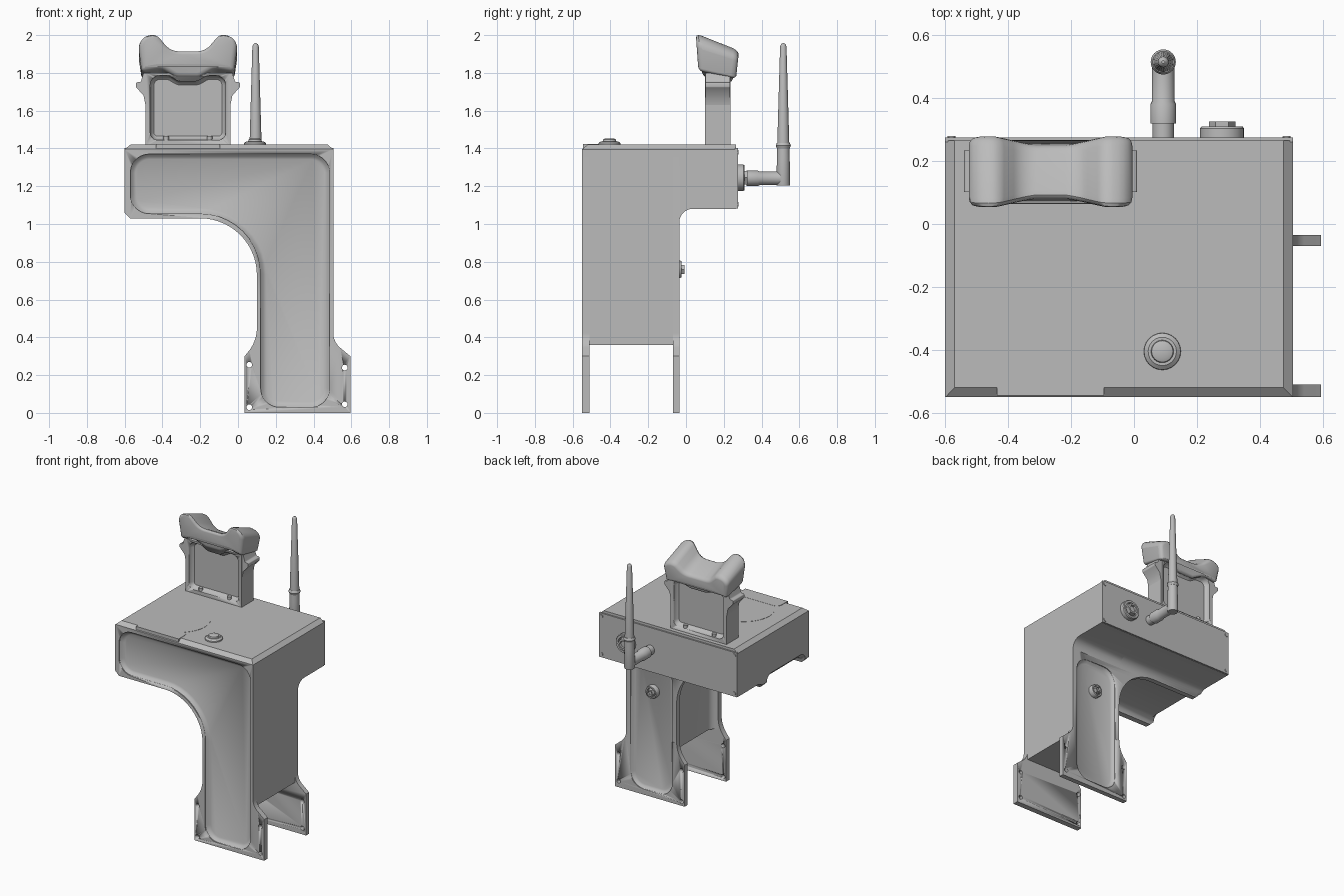
import bpy, bmesh
from math import sin, cos, tan, pi, acos
from mathutils import Vector

if "Cube" in bpy.data.objects:
    bpy.data.objects.remove(bpy.data.objects["Cube"])

grey = bpy.data.materials.new("plain_grey")
grey.use_nodes = True
grey.diffuse_color = (0.5, 0.5, 0.5, 1)
grey.node_tree.nodes["Principled BSDF"].inputs["Base Color"].default_value = (0.5, 0.5, 0.5, 1)


def outline(corners, n=8):
    """Closed 2D outline from (u, v, radius) corners."""
    pts = []
    for i, (u, v, r) in enumerate(corners):
        p = Vector((u, v))
        if not r:
            pts.append(p)
            continue
        a = (Vector(corners[i - 1][:2]) - p).normalized()
        b = (Vector(corners[(i + 1) % len(corners)][:2]) - p).normalized()
        half = acos(max(-1, min(1, a.dot(b)))) / 2
        centre = p + (a + b).normalized() * (r / sin(half))
        start = p + a * (r / tan(half)) - centre
        end = p + b * (r / tan(half)) - centre
        turn = start.angle_signed(end)
        for k in range(n + 1):
            t = -turn * k / n
            pts.append(centre + Vector((start.x * cos(t) - start.y * sin(t),
                                        start.x * sin(t) + start.y * cos(t))))
    return pts


def inset(pts, d):
    n = len(pts)
    area = sum(pts[i - 1].cross(pts[i]) for i in range(n))
    s = d if area > 0 else -d
    out = []
    for i, p in enumerate(pts):
        t = (pts[(i + 1) % n] - pts[i - 1]).normalized()
        out.append(p + Vector((-t.y, t.x)) * s)
    return out


def loft(name, rings, axis="y", smooth=True):
    """Skin a list of (position, outline) rings along an axis."""
    bm = bmesh.new()
    rows = []
    for w, pts in rings:
        rows.append([bm.verts.new((p[0], w, p[1]) if axis == "y" else (p[0], p[1], w)) for p in pts])
    n = len(rows[0])
    for a, b in zip(rows, rows[1:]):
        for i in range(n):
            bm.faces.new((a[i - 1], a[i], b[i], b[i - 1]))
    bm.faces.new(rows[0])
    bm.faces.new(rows[-1])
    bmesh.ops.recalc_face_normals(bm, faces=bm.faces)
    mesh = bpy.data.meshes.new(name)
    bm.to_mesh(mesh)
    bm.free()
    mesh.materials.append(grey)
    ob = bpy.data.objects.new(name, mesh)
    bpy.context.collection.objects.link(ob)
    if smooth:
        bpy.ops.object.select_all(action="DESELECT")
        ob.select_set(True)
        bpy.context.view_layer.objects.active = ob
        bpy.ops.object.shade_smooth_by_angle(angle=0.6)
    return ob


def turned(name, u, v, steps, axis="y", n=24):
    """Round part from (position, radius) steps."""
    return loft(name, [(w, [Vector((u + r * cos(2 * pi * k / n), v + r * sin(2 * pi * k / n)))
                            for k in range(n)]) for w, r in steps], axis)


def box(name, x0, x1, y0, y1, z0, z1):
    return loft(name, [(y, [(x0, z0), (x1, z0), (x1, z1), (x0, z1)]) for y in (y0, y1)])


def cut(ob, cutter):
    m = ob.modifiers.new("cut", "BOOLEAN")
    m.operation, m.solver, m.object = "DIFFERENCE", "EXACT", cutter
    cutter.hide_render = True
    cutter.hide_set(True)


def pocket(name, pts, y, direction, depth, slope):
    """Sloped cutter starting just outside the face at y."""
    return loft(name, [(y - direction * 0.01, pts), (y + direction * depth * 0.25, pts),
                       (y + direction * depth * 0.75, inset(pts, slope * 0.5)),
                       (y + direction * depth, inset(pts, slope))])


# Bent side profile: a wide head on a narrow leg
def profile(foot, d=0.0, c=0.03):
    if foot:
        base = [(0.1, 0.38, 0.2), (0.035, 0.3, 0), (0.035, 0, 0),
                (0.595, 0, 0), (0.595, 0.3, 0), (0.505, 0.375, 0.1)]
    else:
        base = [(0.1 + d, 0.36, 0), (0.505, 0.36, 0)]
    head = [(0.505, 1.395, 0), (0.505 - c, 1.395 + 0.83 * c, 0), (-0.6 + c, 1.395 + 0.83 * c, 0),
            (-0.6, 1.395, 0), (-0.6, 1.06 + d, 0), (-0.57, 1.03 + d, 0), (0.1 + d, 1.03 + d, 0.3)]
    return outline(base + head, 14)


front_plate = loft("front_plate", [(-0.55, profile(True, c=0.001)), (-0.52, profile(True)),
                                   (-0.51, profile(True))])
back_plate = loft("back_plate", [(-0.07, profile(True)), (-0.035, profile(True))])

# Core between the plates, filleted into both
steps = [(0.05 * (1 - cos(t * pi / 8)), 0.05 * sin(t * pi / 8)) for t in range(5)]
core = [(-0.515, 0)] + [(-0.51 + a, b) for a, b in steps]
core += [(-0.07 - a, b) for a, b in reversed(steps)] + [(-0.065, 0)]
loft("core", [(y, profile(False, d)) for y, d in core])

# Rear overhang, curving out of the leg
over = [(-0.07, 1.01)] + [(0.035 - 0.07 * cos(t * pi / 16), 1.01 + 0.07 * sin(t * pi / 16))
                          for t in range(9)] + [(0.265, 1.08)]
loft("rear_overhang", [(y, [(p.x, max(p.y, low)) for p in profile(False)]) for y, low in over])
box("rear_panel", -0.6, 0.505, 0.26, 0.275, 1.082, 1.402)
for x in (-0.58, 0.485):
    for z in (1.105, 1.38):
        turned("panel_screw", x, z, [(0.27, 0.014), (0.279, 0.012)], n=12)

# Recesses and mounting holes in the plates
front_shape = outline([(0.12, 0.03, 0.1), (0.485, 0.03, 0.1), (0.485, 1.37, 0.1),
                       (-0.57, 1.37, 0.1), (-0.57, 1.055, 0.1), (0.12, 1.055, 0.32)], 10)
back_shape = outline([(0.135, 0.04, 0.1), (0.47, 0.04, 0.1), (0.47, 0.97, 0.1), (0.135, 0.97, 0.1)])
cut(front_plate, pocket("front_recess_cutter", front_shape, -0.55, 1, 0.03, 0.028))
cut(back_plate, pocket("back_recess_cutter", back_shape, -0.035, -1, 0.025, 0.025))
for x, z in ((0.06, 0.255), (0.565, 0.24), (0.06, 0.03), (0.565, 0.045)):
    hole = turned("hole_cutter", x, z, [(-0.6, 0.015), (0.0, 0.015)], n=16)
    cut(front_plate, hole)
    cut(back_plate, hole)

# Top details
turned("top_disc", -0.265, -0.287, [(1.415, 0.203), (1.4215, 0.203)], "z", 48)
loft("front_notch", [(z, outline([(-0.435, -0.545, 0), (-0.095, -0.545, 0),
                                  (-0.095, -0.435, 0.04), (-0.435, -0.435, 0.04)]))
                     for z in (1.395, 1.4225)], "z")
turned("top_button", 0.09, -0.405, [(1.41, 0.06), (1.428, 0.058), (1.438, 0.045), (1.438, 0.036),
                                    (1.448, 0.034), (1.453, 0.022)], "z")

# Mast: framed post with recesses on both sides
MX = -0.265
mast = box("mast", MX - 0.225, MX + 0.225, 0.1, 0.235, 1.41, 1.8)
window = outline([(MX - 0.2, 1.445, 0.04), (MX + 0.2, 1.445, 0.04), (MX + 0.2, 1.785, 0.05),
                  (MX + 0.1, 1.785, 0.05), (MX + 0.05, 1.755, 0.06), (MX - 0.05, 1.755, 0.06),
                  (MX - 0.1, 1.785, 0.05), (MX - 0.2, 1.785, 0.05)])
cut(mast, pocket("mast_front_cutter", window, 0.1, 1, 0.035, 0.02))
cut(mast, pocket("mast_back_cutter", window, 0.235, -1, 0.035, 0.02))
for s in (-1, 1):
    ear = outline([(MX + s * 0.2, 1.62, 0), (MX + s * 0.225, 1.63, 0), (MX + s * 0.235, 1.68, 0),
                   (MX + s * 0.275, 1.725, 0.01), (MX + s * 0.275, 1.75, 0.008),
                   (MX + s * 0.25, 1.752, 0.01), (MX + s * 0.235, 1.8, 0), (MX + s * 0.2, 1.8, 0)], 4)
    loft("mast_ear", [(0.102, ear), (0.233, ear)])
    for y in (0.117, 0.218):
        turned("mast_screw", MX + s * 0.115, y, [(1.44, 0.014), (1.466, 0.014)], "z", 12)

# Wavy pad on the mast
half = [(0.06, 1.765, 0.06), (0.14, 1.815, 0.06), (0.245, 1.795, 0.02), (0.268, 2.0, 0.07),
        (0.165, 2.01, 0.05), (0.09, 1.915, 0.09)]
pad = outline([(MX + u, z, r) for u, z, r in half]
              + [(MX - u, z, r) for u, z, r in reversed(half)], 6)


def pad_ring(y, d):
    waist = lambda x: 0.012 * cos(min(1, abs(x - MX) / 0.2) * pi)
    ring = inset(pad, d)
    pts = []
    for p in ring:
        f = max(0, min(1, (p.y - 1.765) / 0.235))
        pts.append(Vector((p.x, p.y - 0.55 * f * (y - 0.085) - 0.2 * (1 - f) * (y - 0.15),
                           y + waist(p.x) * (1 if y < 0.16 else -1) + 0.02 * f * (y - 0.16) / 0.1)))
    return pts


pad_rings = [pad_ring(y, d) for y, d in ((0.08, 0.025), (0.083, 0.012), (0.092, 0.003), (0.105, 0),
                                         (0.225, 0), (0.238, 0.003), (0.247, 0.012), (0.25, 0.025))]
pad_ob = loft("pad", [(0, r) for r in pad_rings])
flat = [p for r in pad_rings for p in r]
for v, p in zip(pad_ob.data.vertices, flat):
    v.co.y = p.z
bm = bmesh.new()
bm.from_mesh(pad_ob.data)
bmesh.ops.recalc_face_normals(bm, faces=bm.faces)
bm.to_mesh(pad_ob.data)
bm.free()
bpy.ops.object.select_all(action="DESELECT")
pad_ob.select_set(True)
bpy.context.view_layer.objects.active = pad_ob
bpy.ops.object.shade_smooth_by_angle(angle=0.9)

# Antenna on an elbow
turned("antenna_socket", 0.093, 1.242, [(0.27, 0.034), (0.32, 0.034), (0.32, 0.041), (0.38, 0.041),
                                        (0.39, 0.036), (0.5, 0.036)])
turned("antenna", 0.093, 0.515, [(1.203, 0.034), (1.21, 0.036), (1.35, 0.034), (1.42, 0.032),
                                 (1.94, 0.017), (1.952, 0.012), (1.957, 0.005)], "z")
turned("antenna_collar", 0.093, 0.515, [(1.40, 0.034), (1.415, 0.04), (1.43, 0.034)], "z")

# Round connectors on the rear panel and the leg
for name, x, z, y, r, rise in (("rear_connector", 0.28, 1.245, 0.27, 0.07, 0.04),
                               ("leg_connector", 0.3, 0.76, -0.065, 0.046, 0.04)):
    turned(name, x, z, [(y, r), (y + rise * 0.85, r), (y + rise, r * 0.93), (y + rise, r * 0.72),
                        (y + rise * 0.6, r * 0.7)])
    turned(name + "_nut", x, z, [(y, r * 0.6), (y + rise + 0.016, r * 0.6),
                                 (y + rise + 0.016, r * 0.4), (y + rise, r * 0.38)], n=6)
